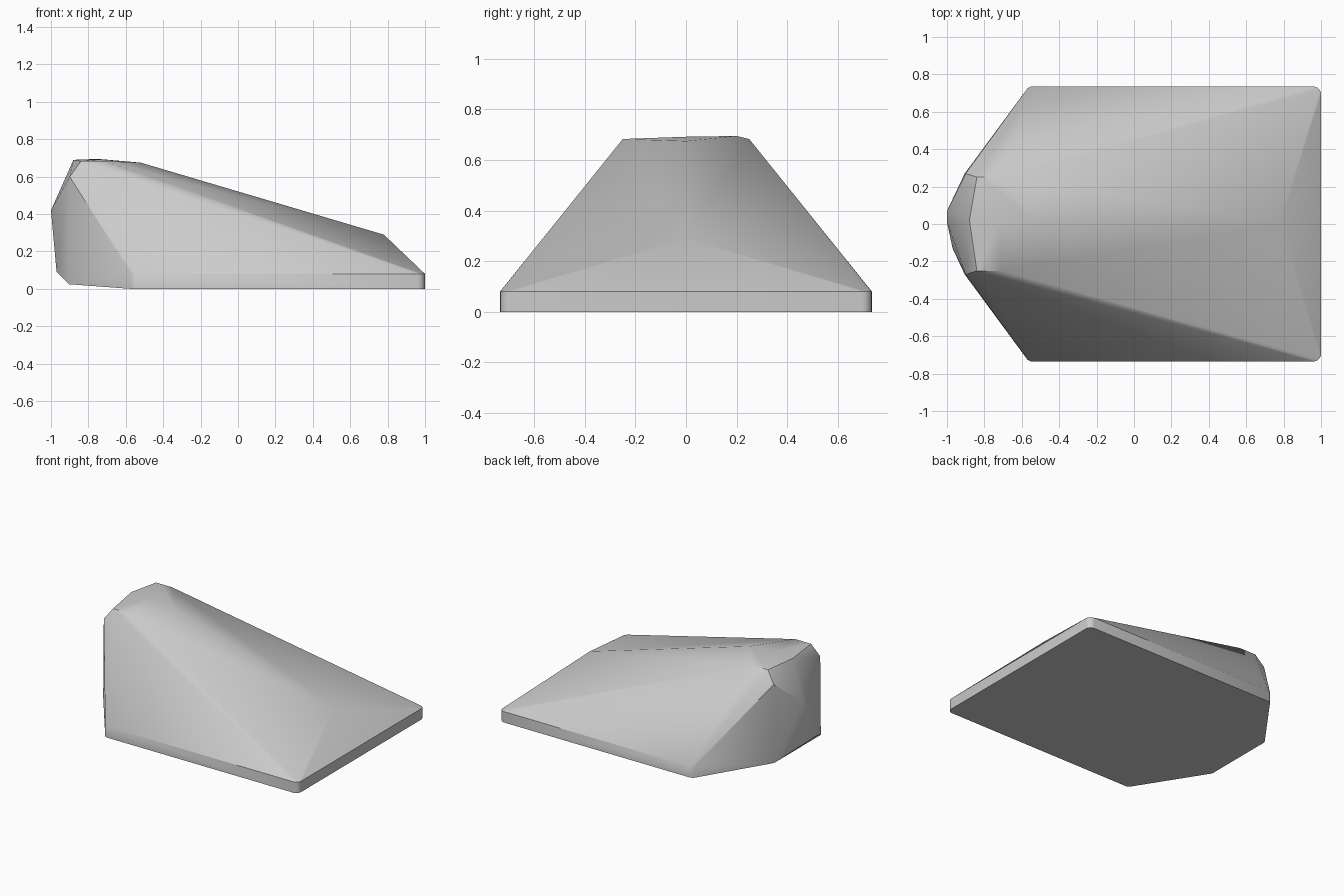
import bpy, bmesh
from math import sin, cos, pi, radians

cube = bpy.data.objects.get("Cube")
if cube:
    bpy.data.objects.remove(cube, do_unlink=True)

# Single grey finish
grey = bpy.data.materials.new("plain grey")
grey.use_nodes = True
colour = (0.6, 0.6, 0.6, 1)
grey.diffuse_color = colour
grey.node_tree.nodes["Principled BSDF"].inputs["Base Color"].default_value = colour

HALF_WIDTH, RIM, RADIUS = 0.735, 0.08, 0.04
points = []


def both_sides(x, y, z):
    points.extend([(x, y, z), (x, -y, z)])


# Low rim with rounded corners at the wide end
for z in (0, RIM):
    for i in range(6):
        a = i / 5 * pi / 2
        both_sides(1 - RADIUS + RADIUS * cos(a),
                   HALF_WIDTH - RADIUS + RADIUS * sin(a), z)
    # Slightly eased corners where the narrow end begins
    both_sides(-0.55, HALF_WIDTH, z)
    both_sides(-0.57, HALF_WIDTH - 0.01, z)

# Raised top and its edges
both_sides(-0.71, 0.25, 0.683)
both_sides(-0.84, 0.25, 0.683)
points += [(-0.88, 0.02, 0.69), (-0.75, 0.2, 0.695), (-0.73, 0, 0.692)]

# Sloping centre ridge
points += [(-0.52, 0, 0.675), (0.78, 0, 0.29)]

# Faceted narrow end
both_sides(-0.9, 0.27, 0.6)
both_sides(-0.905, 0.27, 0.025)
points += [(-1, 0.07, 0.42), (-1, 0.01, 0.42), (-0.97, -0.13, 0.09)]

# Wrap the points in one closed body
bm = bmesh.new()
for p in points:
    bm.verts.new(p)
hull = bmesh.ops.convex_hull(bm, input=bm.verts[:])
loose = [v for v in bm.verts if not v.link_faces]
bmesh.ops.delete(bm, geom=loose, context="VERTS")
bmesh.ops.dissolve_limit(bm, angle_limit=radians(0.5),
                         verts=bm.verts[:], edges=bm.edges[:])
bmesh.ops.recalc_face_normals(bm, faces=bm.faces[:])
mesh = bpy.data.meshes.new("wedge_body")
bm.to_mesh(mesh)
bm.free()
mesh.materials.append(grey)

body = bpy.data.objects.new("wedge_body", mesh)
bpy.context.collection.objects.link(body)
bpy.ops.object.select_all(action="DESELECT")
body.select_set(True)
bpy.context.view_layer.objects.active = body
bpy.ops.object.shade_smooth_by_angle(angle=radians(30))
